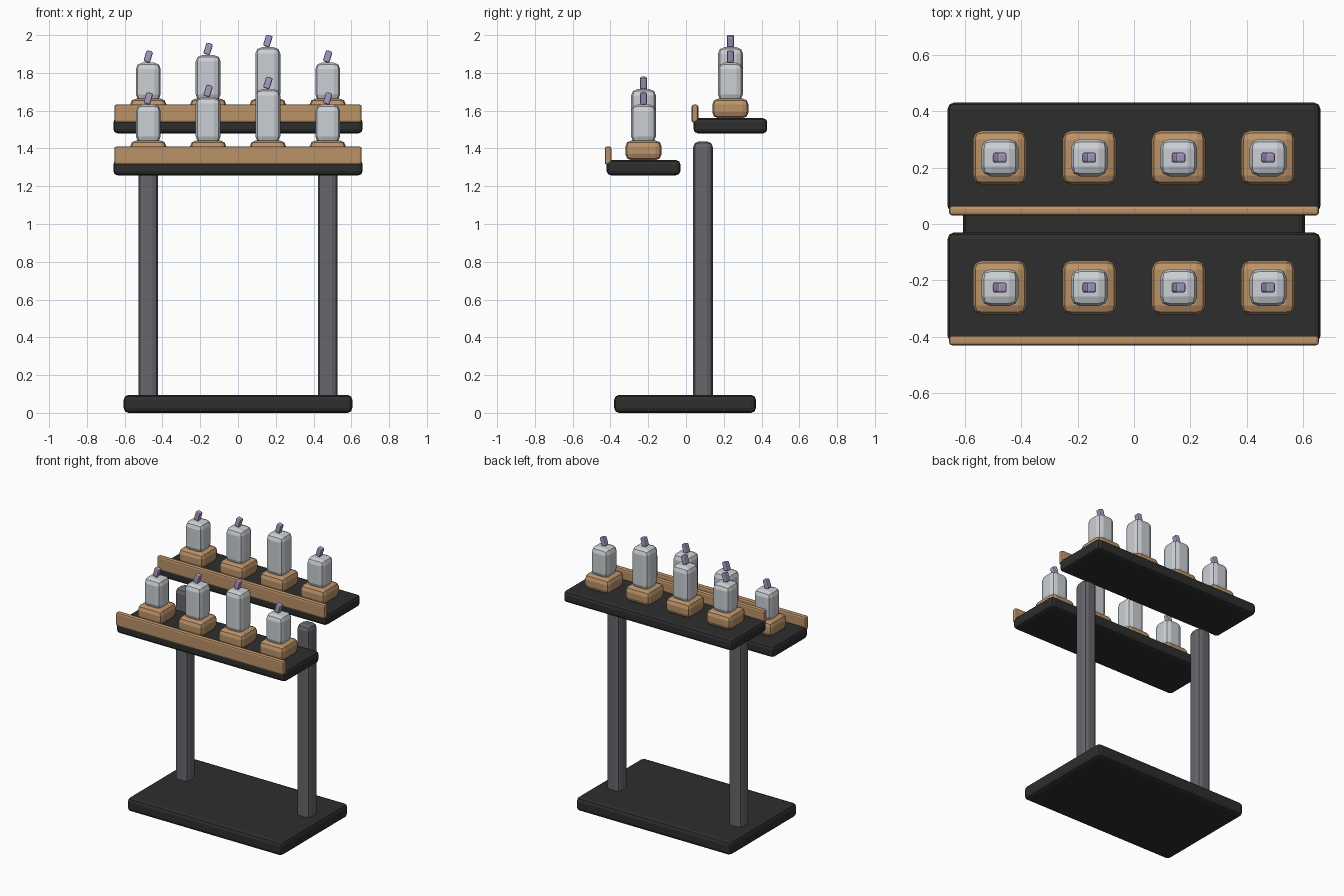
import bpy, math

if "Cube" in bpy.data.objects:
    bpy.data.objects.remove(bpy.data.objects["Cube"])


def material(name, rgb):
    m = bpy.data.materials.new(name)
    m.diffuse_color = (*rgb, 1)
    m.use_nodes = True
    m.node_tree.nodes["Principled BSDF"].inputs["Base Color"].default_value = m.diffuse_color
    return m


BLACK = material("black", (0.027, 0.027, 0.027))
GREY = material("dark grey", (0.135, 0.132, 0.150))
WOOD = material("wood", (0.50, 0.29, 0.140))
SILVER = material("silver", (0.60, 0.63, 0.66))
PURPLE = material("pale purple", (0.40, 0.33, 0.56))


def block(name, x, y, z, mat, bevel, tilt=0):
    """Box with rounded edges; x, y, z are (low, high) ranges, tilt is about y."""
    mid = [(r[0] + r[1]) / 2 for r in (x, y, z)]
    bpy.ops.mesh.primitive_cube_add(size=1, location=mid, rotation=(0, tilt, 0))
    o = bpy.context.object
    o.name = name
    o.scale = [r[1] - r[0] for r in (x, y, z)]
    bpy.ops.object.transform_apply(location=False, rotation=False, scale=True)
    o.data.materials.append(mat)
    b = o.modifiers.new("bevel", 'BEVEL')
    b.width = bevel
    b.segments = 2
    return o


def around(c, size):
    return (c - size / 2, c + size / 2)


# floor plate and the two posts
block("floor_plate", (-0.605, 0.605), (-0.38, 0.37), (0, 0.095), BLACK, 0.025)
for side, x in (("left", -0.475), ("right", 0.475)):
    block(side + "_post", around(x, 0.104), around(0.09, 0.104), (0.05, 1.437), GREY, 0.03)

# two shelves, each with a front lip and four bottles on plinths
columns = ((-0.475, 0.19), (-0.158, 0.23), (0.158, 0.272), (0.475, 0.19))
for row, y, top in (("lower", -0.225, 1.338), ("upper", 0.235, 1.56)):
    block(row + "_shelf", (-0.66, 0.66), around(y, 0.39), (top - 0.08, top), BLACK, 0.022)
    block(row + "_lip", (-0.655, 0.655), (y - 0.205, y - 0.17),
          (top - 0.024, top + 0.072), WOOD, 0.011)
    for i, (x, height) in enumerate(columns, 1):
        tag = f"{row}_{i}"
        plinth = top + 0.104
        cap = plinth + height
        block("plinth_" + tag, around(x, 0.192), around(y, 0.192), (top, plinth), WOOD, 0.032)
        block("bottle_" + tag, around(x, 0.132), around(y, 0.132),
              (plinth - 0.012, cap), SILVER, 0.034)
        block("stopper_" + tag, around(x, 0.036), around(y, 0.036),
              around(cap + 0.033, 0.062), PURPLE, 0.008, math.radians(17))
